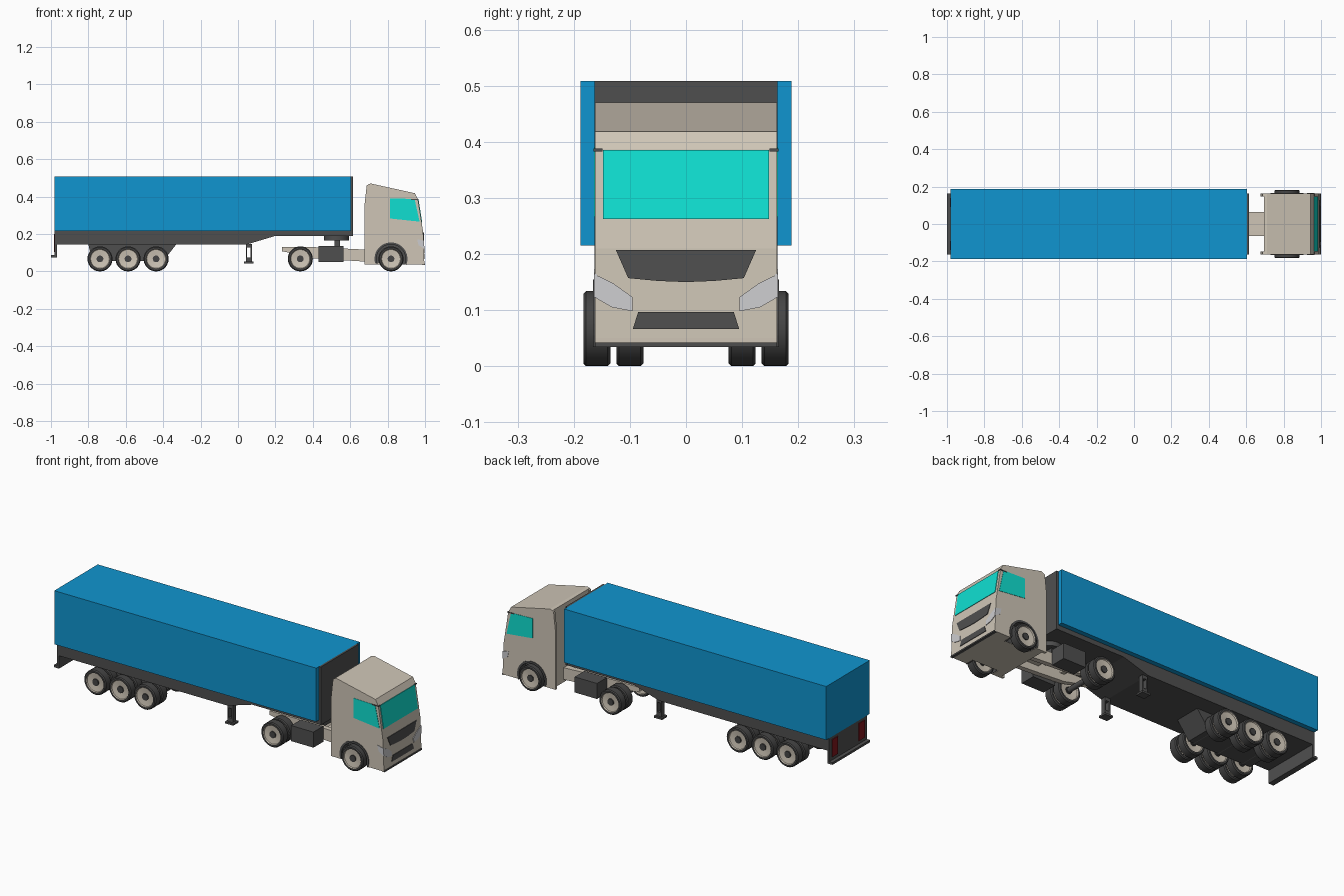
import bpy, bmesh, math

if "Cube" in bpy.data.objects:
    bpy.data.objects.remove(bpy.data.objects["Cube"])


def material(name, r, g, b):
    m = bpy.data.materials.new(name)
    m.diffuse_color = (r, g, b, 1)
    m.use_nodes = True
    m.node_tree.nodes["Principled BSDF"].inputs["Base Color"].default_value = m.diffuse_color
    return m


BLUE = material("box blue", 0.005, 0.30, 0.63)
BEIGE = material("cab beige", 0.62, 0.56, 0.47)
DARK = material("dark grey", 0.078, 0.078, 0.078)
TYRE = material("tyre grey", 0.06, 0.06, 0.06)
GLASS = material("cyan glass", 0.005, 0.74, 0.64)
LAMP = material("lamp grey", 0.60, 0.60, 0.62)
RED = material("tail red", 0.22, 0.008, 0.012)


def finish(name, bm, *mats, smooth=False):
    bmesh.ops.recalc_face_normals(bm, faces=bm.faces)
    me = bpy.data.meshes.new(name)
    bm.to_mesh(me)
    bm.free()
    for m in mats:
        me.materials.append(m)
    if smooth:
        me.polygons.foreach_set("use_smooth", [True] * len(me.polygons))
        me.set_sharp_from_angle(angle=math.radians(35))
    ob = bpy.data.objects.new(name, me)
    bpy.context.collection.objects.link(ob)
    return ob


def loft(name, ring_a, ring_b, mat, smooth=False):
    """Closed solid between two matching outlines."""
    bm = bmesh.new()
    a = [bm.verts.new(p) for p in ring_a]
    b = [bm.verts.new(p) for p in ring_b]
    n = len(a)
    bm.faces.new(a)
    bm.faces.new(b)
    for i in range(n):
        bm.faces.new((a[i], a[(i + 1) % n], b[(i + 1) % n], b[i]))
    return finish(name, bm, mat, smooth=smooth)


def side_prism(name, pts, y0, y1, mat, smooth=False):
    """Side outline (x, z) extruded along y."""
    return loft(name, [(x, y0, z) for x, z in pts], [(x, y1, z) for x, z in pts], mat, smooth)


def box(name, x0, x1, y0, y1, z0, z1, mat):
    return side_prism(name, [(x0, z0), (x1, z0), (x1, z1), (x0, z1)], y0, y1, mat)


def circle(cx, cz, r, a0=0, a1=360, n=32):
    return [(cx + r * math.cos(math.radians(a0 + (a1 - a0) * i / n)),
             cz + r * math.sin(math.radians(a0 + (a1 - a0) * i / n))) for i in range(n)]


def mirrored(fn, name, pts, y0, y1, mat):
    for s, tag in ((-1, "right"), (1, "left")):
        fn(f"{name}_{tag}", pts, s * y0, s * y1, mat)


R = 0.067


def wheel(name, x, y):
    """Turned wheel: dark hub, dished beige rim, rounded tyre."""
    half = [(0.018, 0.020), (0.018, 0.014), (0.050, 0.018), (0.053, 0.024), (0.062, 0.024), (R, 0.019)]
    prof = half + [(r, -t) for r, t in reversed(half)]
    bm = bmesh.new()
    n = 28
    rings = [[bm.verts.new((x + r * math.cos(2 * math.pi * i / n), y + t,
                            R + r * math.sin(2 * math.pi * i / n))) for i in range(n)] for r, t in prof]
    bm.faces.new(rings[0])
    bm.faces.new(rings[-1])
    for k in range(len(prof) - 1):
        rim = min(k, len(prof) - 2 - k) in (1, 2)
        for i in range(n):
            j = (i + 1) % n
            f = bm.faces.new((rings[k][i], rings[k][j], rings[k + 1][j], rings[k + 1][i]))
            f.material_index = 1 if rim else 0
    return finish(name, bm, TYRE, BEIGE, smooth=True)


# Wheels and axles
FRONT_X, DRIVE_X = 0.818, 0.333
for i, x in enumerate((-0.738, -0.588, -0.438, DRIVE_X, FRONT_X)):
    for s in (-1, 1):
        wheel(f"wheel_{i}_{s}", x, s * 0.159)
        if x != FRONT_X:
            wheel(f"inner_wheel_{i}_{s}", x, s * 0.100)
    side_prism(f"axle_{i}", circle(x, R, 0.014, n=12), -0.15, 0.15, DARK, smooth=True)

# Trailer
box("cargo_box", -0.98, 0.605, -0.188, 0.188, 0.215, 0.508, BLUE)
box("front_bulkhead", 0.605, 0.616, -0.163, 0.163, 0.19, 0.508, DARK)
side_prism("trailer_chassis", [(-0.97, 0.145), (0.05, 0.145), (0.20, 0.19), (0.612, 0.19),
                               (0.612, 0.215), (-0.97, 0.215)], -0.162, 0.162, DARK)
side_prism("bogie_frame", [(-0.80, 0.145), (-0.78, 0.055), (-0.40, 0.055), (-0.33, 0.145)],
           -0.073, 0.073, DARK)
box("rear_plate", -0.98, -0.969, -0.163, 0.163, 0.08, 0.215, DARK)
box("rear_bumper", -1.0, -0.969, -0.163, 0.163, 0.075, 0.087, DARK)
for s in (-1, 1):
    box(f"tail_lamp_{s}", -0.984, -0.979, s * 0.09, s * 0.14, 0.105, 0.20, RED)
    # Landing leg made of two struts, a cross bar and a foot
    for dx in (-0.016, 0.009):
        box(f"leg_strut_{s}", 0.058 + dx, 0.065 + dx, s * 0.125, s * 0.15, 0.05, 0.146, DARK)
    box(f"leg_bar_{s}", 0.042, 0.074, s * 0.125, s * 0.15, 0.05, 0.075, DARK)
    box(f"leg_brace_{s}", 0.042, 0.074, s * 0.125, s * 0.15, 0.128, 0.146, DARK)
    box(f"leg_foot_{s}", 0.033, 0.083, s * 0.115, s * 0.16, 0.043, 0.053, DARK)

# Tractor frame
mirrored(side_prism, "frame_rail", [(0.235, 0.108), (0.26, 0.103), (0.40, 0.07), (0.72, 0.05),
                                    (0.72, 0.115), (0.40, 0.130), (0.235, 0.130)], 0.038, 0.065, BEIGE)
box("frame_deck", 0.56, 0.71, -0.065, 0.065, 0.095, 0.115, BEIGE)
for x in (0.25, 0.40):
    box("frame_cross_member", x, x + 0.025, -0.04, 0.04, 0.108, 0.128, BEIGE)
for s in (-1, 1):
    box(f"fuel_tank_{s}", 0.43, 0.565, s * 0.07, s * 0.155, 0.05, 0.135, DARK)
box("coupling_pedestal", 0.515, 0.545, -0.04, 0.04, 0.115, 0.17, DARK)
loft("coupling_plate", [(0.527 + a, b, 0.165) for a, b in circle(0, 0, R)],
     [(0.527 + a, b, 0.19) for a, b in circle(0, 0, R)], DARK, smooth=True)

# Cab shell with cut wheel wells
W = 0.162
cab = side_prism("cab", [(0.695, 0.037), (0.996, 0.037), (0.996, 0.05), (0.990, 0.21), (0.962, 0.387),
                         (0.945, 0.418), (0.71, 0.470), (0.695, 0.465)], -W, W, BEIGE)
for s in (-1, 1):
    cutter = side_prism(f"wheel_well_cutter_{s}", circle(FRONT_X, R, 0.081), s * 0.118, s * 0.2, DARK)
    cutter.hide_render = True
    cutter.hide_viewport = True
    mod = cab.modifiers.new("wheel well", "BOOLEAN")
    mod.operation = "DIFFERENCE"
    mod.solver = "EXACT"
    mod.object = cutter
# Arch lip above each wheel, and the dark wall behind it
a0 = -22
arch = circle(FRONT_X, R, 0.088, a0, 180 - a0) + circle(FRONT_X, R, 0.077, 180 - a0, a0)
mirrored(side_prism, "wheel_arch", arch, 0.116, 0.166, DARK)
well = circle(FRONT_X, R, 0.080, a0, 180 - a0)
mirrored(side_prism, "wheel_well_wall", well, 0.116, 0.120, DARK)
# Side fairings behind the cab
mirrored(side_prism, "side_fairing", [(0.677, 0.037), (0.697, 0.037), (0.697, 0.465), (0.688, 0.460),
                                      (0.677, 0.36)], 0.148, W, BEIGE)


def nose_x(z):
    if z > 0.21:
        return 0.990 - 0.028 * (z - 0.21) / 0.177
    return 0.996 - 0.006 * (z - 0.05) / 0.16


def nose_plate(name, pts, mat, t=0.003):
    """Thin plate following the slope of the cab front, outline (y, z)."""
    loft(name, [(nose_x(z) - t, y, z) for y, z in pts], [(nose_x(z) + t, y, z) for y, z in pts], mat)


# Windows
nose_plate("windscreen", [(-0.148, 0.262), (0.148, 0.262), (0.148, 0.385), (-0.148, 0.385)], GLASS)
mirrored(side_prism, "side_window", [(0.813, 0.283), (0.971, 0.266), (0.944, 0.387), (0.813, 0.391)],
         W - 0.003, W + 0.002, GLASS)
for s in (-1, 1):
    box(f"visor_end_{s}", 0.925, 0.966, s * 0.149, s * 0.165, 0.383, 0.388, DARK)

# Grilles, lip and headlamps
nose_plate("upper_grille", [(-0.125, 0.207), (-0.103, 0.157), (-0.05, 0.152), (0, 0.150),
                            (0.05, 0.152), (0.103, 0.157), (0.125, 0.207)], DARK)
nose_plate("lower_grille", [(-0.085, 0.097), (-0.095, 0.066), (0.095, 0.066), (0.085, 0.097)], DARK)
box("front_lip", 0.985, 1.0, -W, W, 0.034, 0.042, DARK)
for s in (-1, 1):
    nose_plate(f"headlamp_{s}", [(s * y, z) for y, z in (
        (0.163, 0.164), (0.130, 0.148), (0.095, 0.123), (0.095, 0.098), (0.132, 0.105), (0.163, 0.123))], LAMP)
mirrored(side_prism, "headlamp_side", [(0.958, 0.172), (0.965, 0.140), (0.995, 0.123), (0.994, 0.164)],
         W - 0.003, W + 0.002, LAMP)
